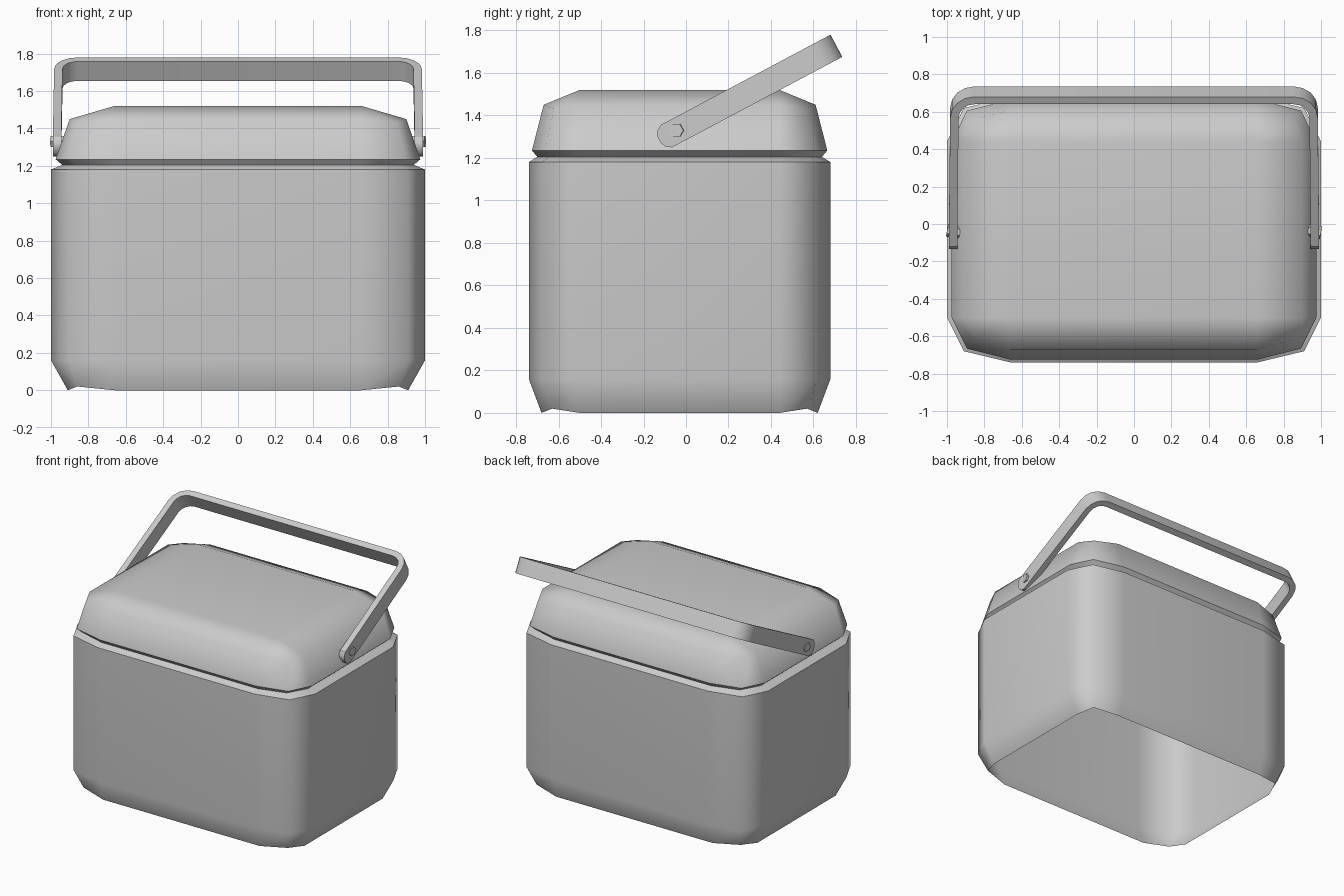
import bpy, bmesh, math
from mathutils import Vector

if "Cube" in bpy.data.objects:
    bpy.data.objects.remove(bpy.data.objects["Cube"])

CY = -0.03                 # box centre in y (the handle leans backwards)
FX, FY = 0.66, 0.47        # half extents of the flat zone between corners


def make_object(name, bm):
    bmesh.ops.recalc_face_normals(bm, faces=bm.faces)
    me = bpy.data.meshes.new(name)
    bm.to_mesh(me)
    bm.free()
    ob = bpy.data.objects.new(name, me)
    bpy.context.collection.objects.link(ob)
    return ob


def ring(bm, hx, hy, cx, cy, z, cz=None):
    """12-sided ring: three points on each rounded corner."""
    cz = z if cz is None else cz
    verts = []
    for sx, sy in ((1, -1), (1, 1), (-1, 1), (-1, -1)):
        pts = [(FX, hy, z), (cx, cy, cz), (hx, FY, z)]
        if sx * sy > 0:
            pts.reverse()
        verts += [bm.verts.new((sx * x, sy * y + CY, h)) for x, y, h in pts]
    return verts


def shell(name, rings, sharp, cap_z=None):
    bm = bmesh.new()
    loops = [ring(bm, *r) for r in rings]
    for a, b in zip(loops, loops[1:]):
        for i in range(12):
            j = (i + 1) % 12
            bm.faces.new((a[i], a[j], b[j], b[i]))
    if cap_z is not None:
        # flat top, four side strips and one quad per corner
        top = loops[-1]
        q = [bm.verts.new((sx * FX, sy * FY + CY, cap_z))
             for sx, sy in ((1, -1), (1, 1), (-1, 1), (-1, -1))]
        bm.faces.new(q)
        for k in range(4):
            a, c, b = top[3 * k:3 * k + 3]
            bm.faces.new((q[k], a, c, b))
            bm.faces.new((q[k], b, top[(3 * k + 3) % 12], q[(k + 1) % 4]))
    for f in bm.faces:
        f.smooth = True
    for s in sharp:
        for i in range(12):
            bm.edges.get((loops[s][i], loops[s][(i + 1) % 12])).smooth = False
    # an open shell needs its outward side checked explicitly
    bmesh.ops.recalc_face_normals(bm, faces=bm.faces)
    ob = make_object(name, bm)
    wn = ob.modifiers.new("weighted_normals", 'WEIGHTED_NORMAL')
    wn.keep_sharp = True
    return ob


# Body: open underneath, with a sloped rim running into the lid groove
groove = (0.94, 0.67, 0.86, 0.612, 1.205)
shell("body", [(0.91, 0.65, 0.86, 0.60, 0.0, 0.02),
               (1.0, 0.71, 0.91, 0.65, 0.16),
               (1.0, 0.71, 0.91, 0.65, 1.18),
               groove], sharp=[2])

# Lid: undercut lip, tapered sides, rounded top
shell("lid", [groove,
              (0.975, 0.695, 0.893, 0.636, 1.235),
              (0.90, 0.64, 0.85, 0.59, 1.45, 1.43)], sharp=[1], cap_z=1.52)

# Handle: flat strap in a U, tilted back about its pivots
PIVOT = Vector((0, -0.04, 1.33))
TILT = math.radians(28)
ALONG = Vector((0, math.cos(TILT), math.sin(TILT)))
ACROSS = Vector((0, -math.sin(TILT), math.cos(TILT)))
LENGTH, R, T, HALF = 0.847, 0.13, 0.045, 0.059

# half of the U as (outer x, outer u, inner x, inner u, half width)
half = [(0.99, u, 0.945, u, w)
        for u, w in ((-0.097, 0.018), (-0.085, 0.042), (-0.06, HALF))]
for i in range(5):
    a = math.radians(90 * i / 4)
    c, s = math.cos(a), math.sin(a)
    ox, ou = 0.853, LENGTH - R
    half.append((ox + R * c, ou + R * s, ox + (R - T) * c, ou + (R - T) * s, HALF))
path = half + [(-r[0], r[1], -r[2], r[3], r[4]) for r in reversed(half)]

bm = bmesh.new()
sections = []
for xo, uo, xi, ui, w in path:
    sections.append([bm.verts.new(Vector((x, 0, 0)) + PIVOT + ALONG * u + ACROSS * v)
                     for x, u, v in ((xo, uo, w), (xo, uo, -w), (xi, ui, -w), (xi, ui, w))])
for a, b in zip(sections, sections[1:]):
    for i in range(4):
        j = (i + 1) % 4
        bm.faces.new((a[i], a[j], b[j], b[i]))
bm.faces.new(sections[0])
bm.faces.new(sections[-1])
handle = make_object("handle", bm)
bpy.context.view_layer.objects.active = handle
handle.select_set(True)
bpy.ops.object.shade_smooth_by_angle(angle=math.radians(32))

# Hexagonal pivot pins
for side, label in ((1, "right"), (-1, "left")):
    bpy.ops.mesh.primitive_cylinder_add(vertices=6, radius=0.034, depth=0.07,
                                        location=(side * 0.965, PIVOT.y, PIVOT.z),
                                        rotation=(math.radians(10), math.radians(90), 0))
    bpy.context.object.name = "pivot_pin_" + label
